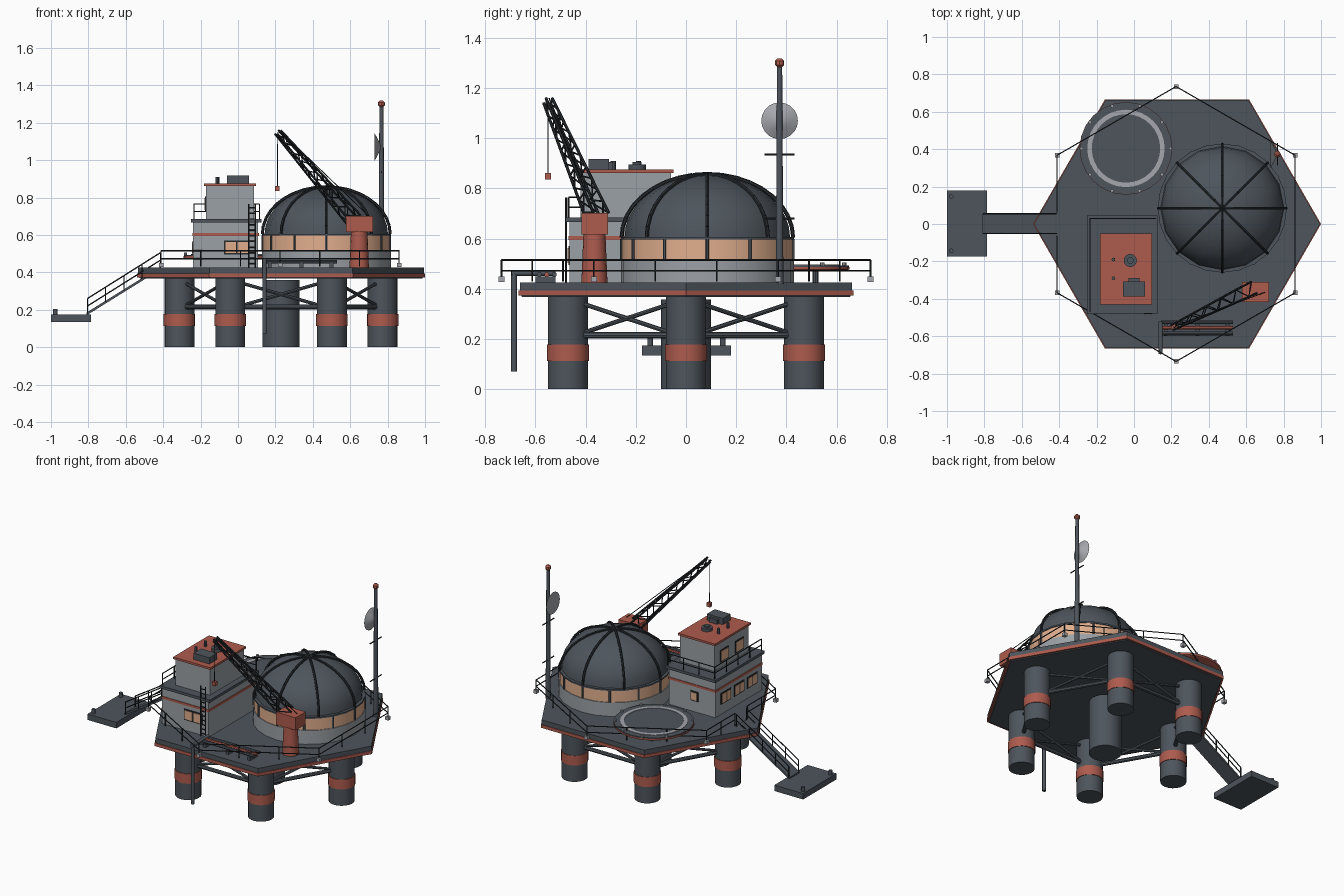
import bpy, bmesh
from math import sin, cos, pi, radians
from mathutils import Vector, Matrix

cube = bpy.data.objects.get("Cube")
if cube:
    bpy.data.objects.remove(cube)


def material(name, *rgb):
    m = bpy.data.materials.new(name)
    m.use_nodes = True
    m.diffuse_color = (*rgb, 1)
    bsdf = next(n for n in m.node_tree.nodes if n.type == 'BSDF_PRINCIPLED')
    bsdf.inputs["Base Color"].default_value = (*rgb, 1)
    return m


SLATE = material("slate_steel", .075, .09, .107)
GREY = material("wall_grey", .33, .355, .38)
RED = material("rust_red", .42, .105, .075)
GLOW = material("warm_glass", .76, .43, .27)
BLACK = material("rail_black", .02, .024, .028)
PALE = material("pale_marking", .38, .39, .42)


def finish(name, bm, mat, smooth=False):
    bmesh.ops.recalc_face_normals(bm, faces=bm.faces)
    me = bpy.data.meshes.new(name)
    bm.to_mesh(me)
    bm.free()
    me.materials.append(mat)
    ob = bpy.data.objects.new(name, me)
    bpy.context.collection.objects.link(ob)
    if smooth:
        bpy.ops.object.select_all(action='DESELECT')
        ob.select_set(True)
        bpy.context.view_layer.objects.active = ob
        bpy.ops.object.shade_smooth_by_angle(angle=radians(40))
    return ob


def boxes(name, mat, *spans):
    """Each span is (x0, x1, y0, y1, z0, z1)."""
    bm = bmesh.new()
    for x0, x1, y0, y1, z0, z1 in spans:
        size = Matrix.Diagonal((x1 - x0, y1 - y0, z1 - z0, 1))
        mid = Matrix.Translation(((x0 + x1) / 2, (y0 + y1) / 2, (z0 + z1) / 2))
        bmesh.ops.create_cube(bm, size=1, matrix=mid @ size)
    return finish(name, bm, mat)


def lathe(name, mat, profile, centers, n=20, smooth=True, closed=False, phase=0):
    """Spin (radius, z) points around every (x, y) center."""
    bm = bmesh.new()
    for cx, cy in centers:
        rings = [[bm.verts.new((cx + r * cos(phase + 2 * pi * i / n),
                                cy + r * sin(phase + 2 * pi * i / n), z))
                  for i in range(n)] for r, z in profile]
        pairs = list(zip(rings, rings[1:]))
        if closed:
            pairs.append((rings[-1], rings[0]))
        else:
            bm.faces.new(rings[0])
            bm.faces.new(rings[-1])
        for a, b in pairs:
            for i in range(n):
                j = (i + 1) % n
                bm.faces.new((a[i], a[j], b[j], b[i]))
    return finish(name, bm, mat, smooth)


def rods(name, mat, segments, r, n=6):
    bm = bmesh.new()
    for a, b in segments:
        a, b = Vector(a), Vector(b)
        d = b - a
        turn = d.to_track_quat('Z', 'Y').to_matrix().to_4x4()
        bmesh.ops.create_cone(bm, cap_ends=True, segments=n, radius1=r, radius2=r,
                              depth=d.length, matrix=Matrix.Translation((a + b) / 2) @ turn)
    return finish(name, bm, mat, n > 6)


def rail(a, b, height, parts):
    """Posts, top rail and middle rail between two floor points."""
    a, b, up = Vector(a), Vector(b), Vector((0, 0, height))
    posts = [a.lerp(b, i / parts) for i in range(parts + 1)]
    return [(p, p + up) for p in posts] + [(a + up, b + up), (a + up / 2, b + up / 2)]


def ring(cx, cy, r, n, z=None, start=0):
    pts = [(cx + r * cos(start + 2 * pi * i / n), cy + r * sin(start + 2 * pi * i / n))
           for i in range(n)]
    return pts if z is None else [(x, y, z) for x, y in pts]


# Hexagonal deck
CX = .23
lathe("deck", SLATE, [(.755, .368), (.765, .39), (.765, .425)], [(CX, 0)], 6, False)
lathe("deck_trim", RED, [(.75, .373), (.77, .373), (.77, .394), (.75, .394)], [(CX, 0)], 6, False, True)

# Legs and bracing
legs = ring(CX, 0, .543, 6)
lathe("legs", SLATE, [(.08, 0), (.08, .37)], legs)
lathe("leg_bands", RED, [(.078, .112), (.084, .112), (.084, .178), (.078, .178)], legs, closed=True)
lathe("center_column", SLATE, [(.1, 0), (.1, .358)], [(CX, 0)], 24)
level, cross = [], []
for i, p in enumerate(legs):
    q = legs[(i + 1) % 6]
    level.append(((*p, .215), (*q, .215)))
    cross += [((*p, .205), (*q, .36)), ((*p, .36), (*q, .205))]
rods("level_braces", SLATE, level, .013, 8)
rods("cross_braces", SLATE, cross, .009, 8)

# Deck railing, with a gap at the gangway
corners = ring(CX - .005, 0, .735, 6, .43, pi / 6)
segs = []
for i, p in enumerate(corners):
    q = corners[(i + 1) % 6]
    if i == 2:
        segs += rail(p, (p[0], .065, .43), .085, 2) + rail((p[0], -.065, .43), q, .085, 2)
    else:
        segs += rail(p, q, .085, 3)
rods("deck_railing", BLACK, segs, .0035)
boxes("railing_feet", PALE, *[(x - .012, x + .012, y - .012, y + .012, .428, .45) for x, y, z in corners])

# Landing stage and gangway
boxes("landing_stage", SLATE, (-1, -.785, -.175, .18, .135, .175))
lathe("bollards", SLATE, [(.012, .175), (.012, .203)], [(-.977, -.143), (-.977, .147)], 10)
bm = bmesh.new()
side = [bm.verts.new(p) for p in ((-.81, -.05, .17), (-.415, -.05, .415), (-.415, -.05, .43), (-.81, -.05, .185))]
ext = bmesh.ops.extrude_face_region(bm, geom=[bm.faces.new(side)])
bmesh.ops.translate(bm, vec=(0, .105, 0), verts=[v for v in ext["geom"] if isinstance(v, bmesh.types.BMVert)])
finish("gangway", bm, SLATE)
rods("gangway_rails", BLACK, [s for y in (-.05, .055)
     for s in rail((-.805, y, .18), (-.415, y, .425), .08, 4)], .0035)

# Two-storey quarters
boxes("lower_storey", GREY, (-.24, .107, -.465, .03, .425, .668))
boxes("terrace_slab", SLATE, (-.25, .125, -.48, .045, .667, .685))
boxes("lower_stripe", RED, (-.244, .111, -.469, .034, .595, .61))
boxes("upper_storey", GREY, (-.172, .085, -.42, -.06, .685, .865))
boxes("roof", RED, (-.182, .095, -.43, -.05, .862, .876))
frames, panes = [], []


def window(axis, wall, out, center, z, w, h):
    """A framed plate on a wall facing along the given axis."""
    for store, grow, depth in ((frames, .008, .004), (panes, 0, .007)):
        lo, hi = sorted((wall, wall + out * depth))
        a, b = center - w / 2 - grow, center + w / 2 + grow
        xy = (lo, hi, a, b) if axis == 'x' else (a, b, lo, hi)
        store.append((*xy, z - h / 2 - grow, z + h / 2 + grow))


for y in (-.36, -.22, -.08):
    for dy in (-.024, .024):
        window('x', -.24, -1, y + dy, .53, .042, .06)
for y in (-.32, -.16):
    window('x', -.172, -1, y, .765, .075, .065)
for x in (-.04, .025):
    window('y', -.465, -1, x, .533, .056, .058)
window('y', .03, 1, -.085, .53, .04, .05)
boxes("window_frames", BLACK, *frames)
boxes("window_panes", GLOW, *panes)
rods("terrace_railing", BLACK, rail((.115, .03, .685), (-.235, .03, .685), .08, 3)
     + rail((-.235, .03, .685), (-.235, -.468, .685), .08, 4), .0035)
rods("ladder", BLACK, [((x, -.479, .425), (x, -.479, .765)) for x in (.057, .093)]
     + [((.057, -.479, .445 + .03 * i), (.093, -.479, .445 + .03 * i)) for i in range(11)], .004)

# Rooftop equipment
boxes("cooling_unit", SLATE, (-.06, .058, -.388, -.307, .876, .918), (-.03, .03, -.307, -.29, .876, .905))
lathe("roof_vent", SLATE, [(.035, .876), (.035, .895), (.018, .895), (.018, .905)], [(-.02, -.195)], 16)
lathe("roof_pipes", SLATE, [(.01, .876), (.01, .91)], [(-.11, -.19), (-.11, -.29)], 8)

# Domed hall
DX, DY = .472, .085
lathe("hall_drum", GREY, [(.345, .425), (.345, .518)], [(DX, DY)], 24)
lathe("hall_window_band", GLOW, [(.34, .518), (.34, .598)], [(DX, DY)], 24)
lathe("hall_rim", SLATE, [(.345, .596), (.345, .606)], [(DX, DY)], 24)
rods("hall_mullions", SLATE, [((x, y, .518), (x, y, .598)) for x, y in ring(DX, DY, .341, 12)], .007)
arc = [radians(a) for a in range(0, 91, 10)]
lathe("dome", SLATE, [(max(.33 * cos(a), .002), .604 + .25 * sin(a)) for a in arc], [(DX, DY)], 16)
ribs = []
for k in range(8):
    t = k * pi / 4
    pts = [(DX + .342 * cos(a) * cos(t), DY + .342 * cos(a) * sin(t), .604 + .254 * sin(a)) for a in arc]
    ribs += list(zip(pts, pts[1:]))
rods("dome_ribs", BLACK, ribs, .008)

# Landing pad
PAD = (-.043, .404)
lathe("pad_base", RED, [(.235, .472), (.248, .478), (.248, .488)], [PAD], 24)
lathe("pad_top", SLATE, [(.246, .486), (.246, .494)], [PAD], 24)
lathe("pad_ring", PALE, [(.183, .493), (.207, .493), (.207, .497), (.183, .497)], [PAD], 32, closed=True)
lathe("pad_lights", PALE, [(.009, .493), (.009, .505)], ring(*PAD, .238, 10), 8)
rods("pad_struts", SLATE, [((x, y, .42), (x, y, .476)) for x, y in ring(*PAD, .13, 6)], .012, 8)

# Crane
lathe("crane_pedestal", RED, [(.052, .425), (.044, .62)], [(.648, -.365)], 16)
boxes("crane_cab", RED, (.577, .722, -.417, -.31, .617, .702))
base, tip = Vector((.62, -.35, .68)), Vector((.213, -.55, 1.15))
axis = (tip - base).normalized()
across = axis.cross(Vector((0, 0, 1))).normalized()
over = across.cross(axis)


def boom_point(i, k, bays=10):
    t = i / bays
    w = .034 * (1 - t) + .014 * t
    sx, sy = ((1, 1), (-1, 1), (-1, -1), (1, -1))[k % 4]
    return base.lerp(tip, t) + across * w * sx + over * w * sy


rods("boom_chords", BLACK, [(boom_point(0, k), boom_point(10, k)) for k in range(4)], .006)
rods("boom_lattice", BLACK, [(boom_point(i, k + i % 2), boom_point(i + 1, k + 1 - i % 2))
                             for i in range(10) for k in range(4)], .0035)
rods("crane_cables", BLACK, [(tip + over * .014, (.7, -.365, .7)), (tip, (.21, -.55, .86))], .0025)
boxes("hook_block", RED, (.198, .222, -.562, -.538, .835, .862))

# Mast, dish and beacon
MX, MY = .767, .373
lathe("mast", SLATE, [(.016, .42), (.011, 1.285)], [(MX, MY)], 10)
rods("mast_spreaders", BLACK, [((MX, MY - .06, z), (MX, MY + .06, z)) for z in (.68, .935)], .004)
lathe("beacon", RED, [(.008, 1.282), (.018, 1.292), (.018, 1.309), (.008, 1.319)], [(MX, MY)], 8, False)
dish = lathe("dish", PALE, [(.073, -.018), (.04, 0), (.008, .016)], [(0, 0)], 20)
dish.matrix_world = Matrix.Translation((MX - .018, MY, 1.07)) @ Matrix.Rotation(pi / 2, 4, 'Y')

# Pipe rack and intake pipe
for name, mat, ys in (("outer_pipes", SLATE, (-.525, -.585)), ("middle_pipe", RED, (-.555,))):
    rods(name, mat, [((.145, y, .457), (.53, y, .457)) for y in ys], .01, 8)
boxes("pipe_saddles", SLATE, *[(x - .01, x + .01, -.6, -.52, .425, .45) for x in (.17, .34, .5)])
rods("intake_pipe", SLATE, [((.142, -.685, .07), (.142, -.685, .474)),
                            ((.142, -.695, .463), (.142, -.52, .463))], .012, 10)
